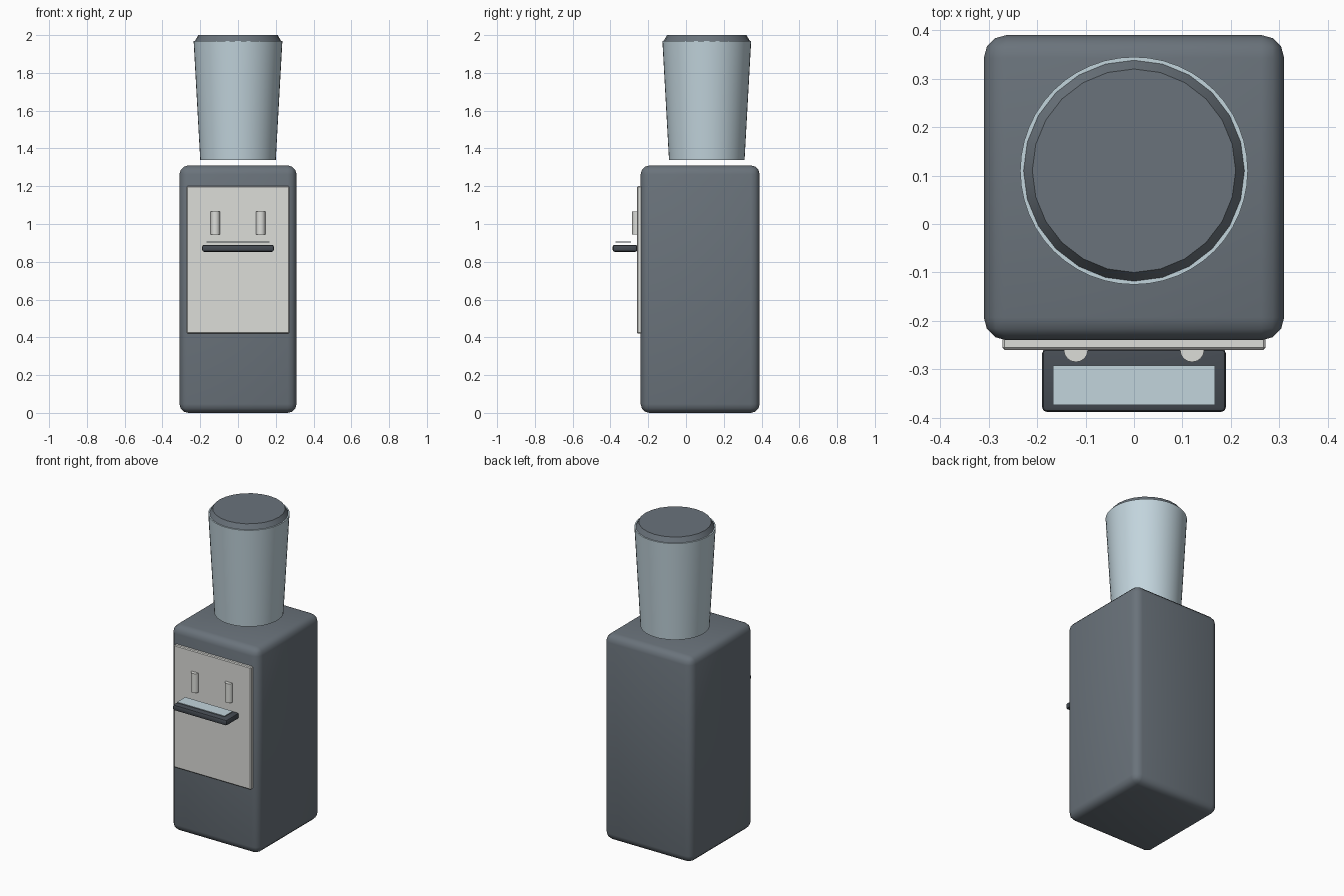
import bpy
import math

cube = bpy.data.objects.get("Cube")
if cube:
    bpy.data.objects.remove(cube, do_unlink=True)


def material(name, rgb):
    m = bpy.data.materials.new(name)
    m.use_nodes = True
    m.diffuse_color = (*rgb, 1)
    m.node_tree.nodes["Principled BSDF"].inputs["Base Color"].default_value = (*rgb, 1)
    return m


slate = material("slate grey", (0.144, 0.171, 0.198))
charcoal = material("charcoal", (0.061, 0.072, 0.087))
cream = material("pale grey", (0.716, 0.723, 0.694))
water_blue = material("pale blue", (0.54, 0.66, 0.72))


def finish(name, mat, bevel=0, segments=1, angle=30):
    ob = bpy.context.object
    ob.name = name
    ob.data.materials.append(mat)
    if bevel:
        mod = ob.modifiers.new("bevel", "BEVEL")
        mod.width, mod.segments = bevel, segments
        bpy.ops.object.modifier_apply(modifier=mod.name)
    bpy.ops.object.shade_smooth_by_angle(angle=math.radians(angle))
    return ob


def box(name, mat, low, high, bevel=0, segments=1, angle=30):
    centre = [(a + b) / 2 for a, b in zip(low, high)]
    bpy.ops.mesh.primitive_cube_add(size=1, location=centre)
    bpy.context.object.scale = [b - a for a, b in zip(low, high)]
    bpy.ops.object.transform_apply(location=False, rotation=False, scale=True)
    return finish(name, mat, bevel, segments, angle)


def tapered(name, mat, x, y, z0, z1, r0, r1, sides, bevel=0):
    bpy.ops.mesh.primitive_cone_add(vertices=sides, radius1=r0, radius2=r1,
                                    depth=z1 - z0, location=(x, y, (z0 + z1) / 2))
    return finish(name, mat, bevel)


# Cabinet and front panel
box("cabinet", slate, (-0.31, -0.24, 0), (0.31, 0.39, 1.31), 0.047, 3, 40)
box("front_panel", cream, (-0.272, -0.26, 0.42), (0.272, -0.23, 1.2), 0.005)

# Bottle and its chamfered cap
tapered("bottle", water_blue, 0, 0.11, 1.34, 1.97, 0.2, 0.235, 48)
tapered("bottle_cap", slate, 0, 0.11, 1.965, 2.0, 0.231, 0.21, 24)

# Pair of taps
for side, x in (("right", -0.12), ("left", 0.12)):
    tapered(side + "_tap", cream, x, -0.26, 0.945, 1.067, 0.025, 0.025, 16)

# Drip tray with its thin floating grille
box("drip_tray", charcoal, (-0.19, -0.388, 0.853), (0.19, -0.258, 0.89), 0.01, 2)
box("tray_grille", water_blue, (-0.167, -0.374, 0.902), (0.167, -0.292, 0.907))
